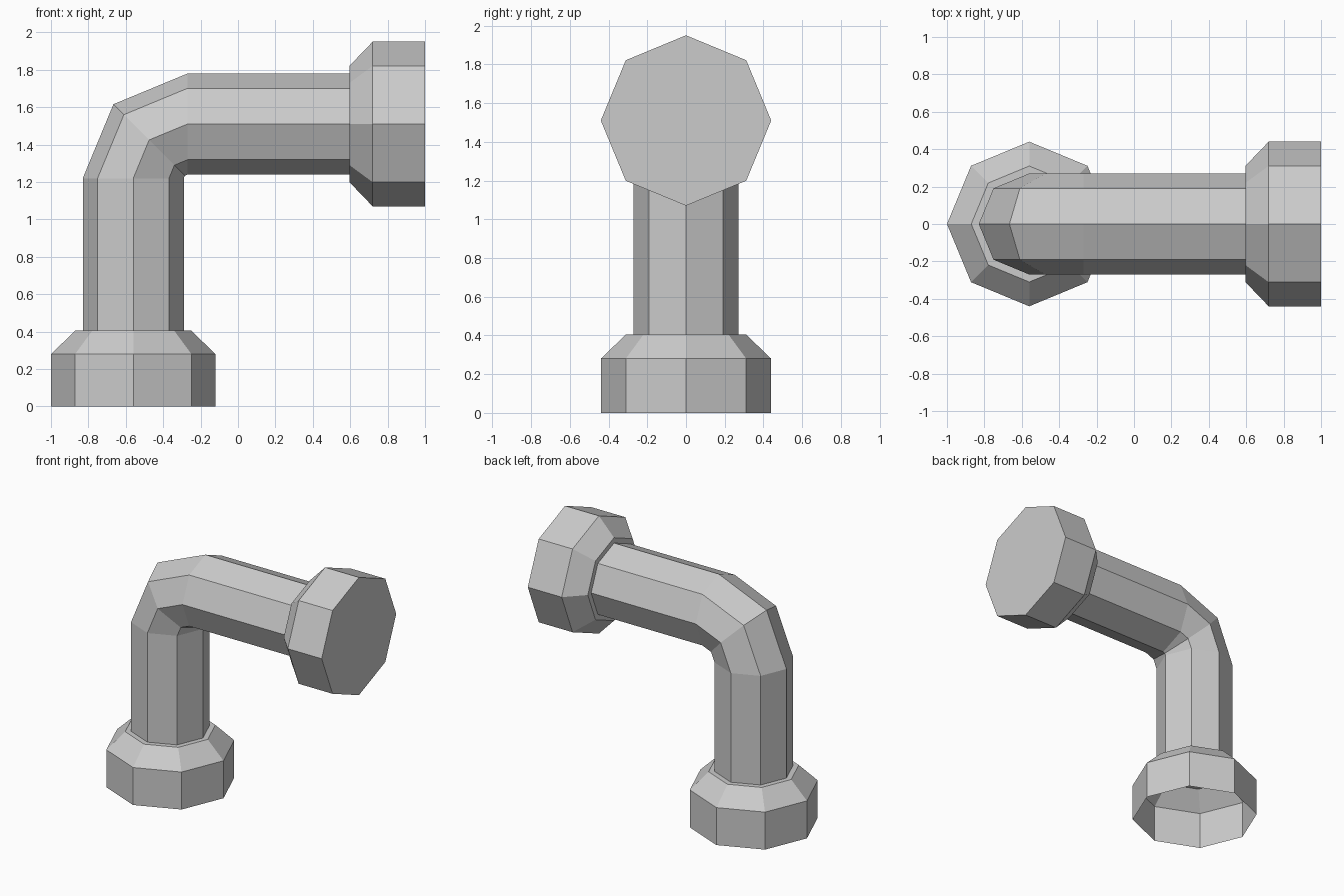
import bpy, bmesh
from math import sin, cos, pi
from mathutils import Vector

if "Cube" in bpy.data.objects:
    bpy.data.objects.remove(bpy.data.objects["Cube"])

SIDES = 8
AX, AZ = -0.56, 1.51          # upright pipe axis x, level pipe axis z
PIPE_R = 0.27
Y = Vector((0, 1, 0))


def loft(name, rings, cap_start=False):
    """Skin octagonal rings given as (centre, direction of travel, radius)."""
    bm = bmesh.new()
    loops = []
    for centre, direction, radius in rings:
        side = Y.cross(Vector(direction))
        loops.append([bm.verts.new(Vector(centre)
                                   + side * radius * cos(2 * pi * i / SIDES)
                                   + Y * radius * sin(2 * pi * i / SIDES))
                      for i in range(SIDES)])
    for a, b in zip(loops, loops[1:]):
        for i in range(SIDES):
            j = (i + 1) % SIDES
            bm.faces.new((a[i], a[j], b[j], b[i]))
    if cap_start:
        bm.faces.new(loops[0][::-1])
    mesh = bpy.data.meshes.new(name)
    bm.to_mesh(mesh)
    bm.free()
    obj = bpy.data.objects.new(name, mesh)
    bpy.context.collection.objects.link(obj)
    return obj


# Bent pipe: upright run, two-segment elbow, level run
UP, RIGHT = (0, 0, 1), (1, 0, 0)
BEND_X, BEND_Z, BEND_R = -0.27, 1.22, 0.29
path = [((AX, 0, 0.405), UP, PIPE_R)]
for k in range(3):
    t = k * pi / 4
    path.append(((BEND_X - BEND_R * cos(t), 0, BEND_Z + BEND_R * sin(t)),
                 (sin(t), 0, cos(t)), PIPE_R))
path.append(((0.595, 0, AZ), RIGHT, PIPE_R))
loft("bent_pipe", path)

# Collars: same profile at both ends, open underneath and closed at the outlet
PROFILE = [(0.44, 0), (0.44, 0.28), (0.31, 0.405), (PIPE_R, 0.405)]
loft("base_collar", [((AX, 0, h), UP, r) for r, h in PROFILE])
loft("end_collar", [((1 - h, 0, AZ), (-1, 0, 0), r) for r, h in PROFILE],
     cap_start=True)
